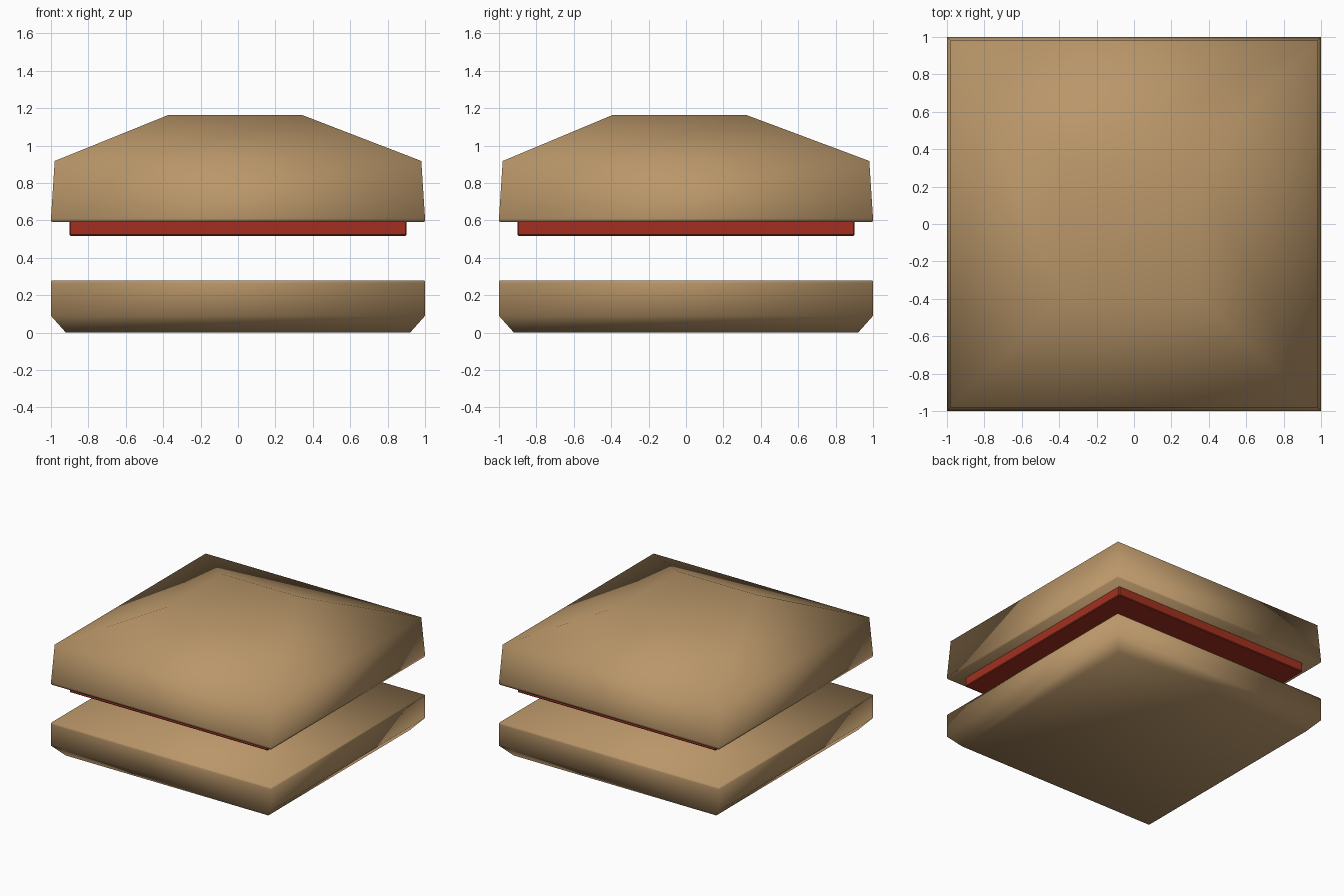
import bpy, bmesh

if "Cube" in bpy.data.objects:
    bpy.data.objects.remove(bpy.data.objects["Cube"])


def material(name, color):
    m = bpy.data.materials.new(name)
    m.diffuse_color = (*color, 1)
    m.use_nodes = True
    m.node_tree.nodes["Principled BSDF"].inputs["Base Color"].default_value = m.diffuse_color
    return m


def square_loft(name, rings, mat, smooth):
    """Stack square rings given as (half size, z, x offset, y offset)."""
    bm = bmesh.new()
    loops = []
    for h, z, ox, oy in rings:
        loops.append([bm.verts.new((ox + sx * h, oy + sy * h, z))
                      for sx, sy in ((-1, -1), (1, -1), (1, 1), (-1, 1))])
    for a, b in zip(loops, loops[1:]):
        for i in range(4):
            j = (i + 1) % 4
            bm.faces.new((a[i], a[j], b[j], b[i]))
    bm.faces.new(loops[0][::-1])
    bm.faces.new(loops[-1])
    for f in bm.faces:
        f.smooth = smooth
    mesh = bpy.data.meshes.new(name)
    bm.to_mesh(mesh)
    bm.free()
    mesh.materials.append(mat)
    obj = bpy.data.objects.new(name, mesh)
    bpy.context.collection.objects.link(obj)
    return obj


bread = material("bread", (0.485, 0.305, 0.141))
red = material("tomato_red", (0.36, 0.03, 0.014))

# Lower bun with chamfered base
square_loft("bottom_bun", [(0.92, 0.0, 0, 0), (1.0, 0.09, 0, 0),
                           (1.0, 0.265, 0, 0), (0.998, 0.28, 0, 0)], bread, True)

# Thin red slice under the upper bun
slab = square_loft("tomato_slice", [(0.902, 0.518, 0, 0), (0.902, 0.6, 0, 0)], red, False)
bevel = slab.modifiers.new("edge_bevel", 'BEVEL')
bevel.width = 0.006

# Upper bun with slightly off-centre flat crown
square_loft("top_bun", [(0.998, 0.592, 0, 0), (1.0, 0.61, 0, 0),
                        (0.98, 0.918, 0, 0), (0.357, 1.164, -0.015, -0.035)], bread, True)
